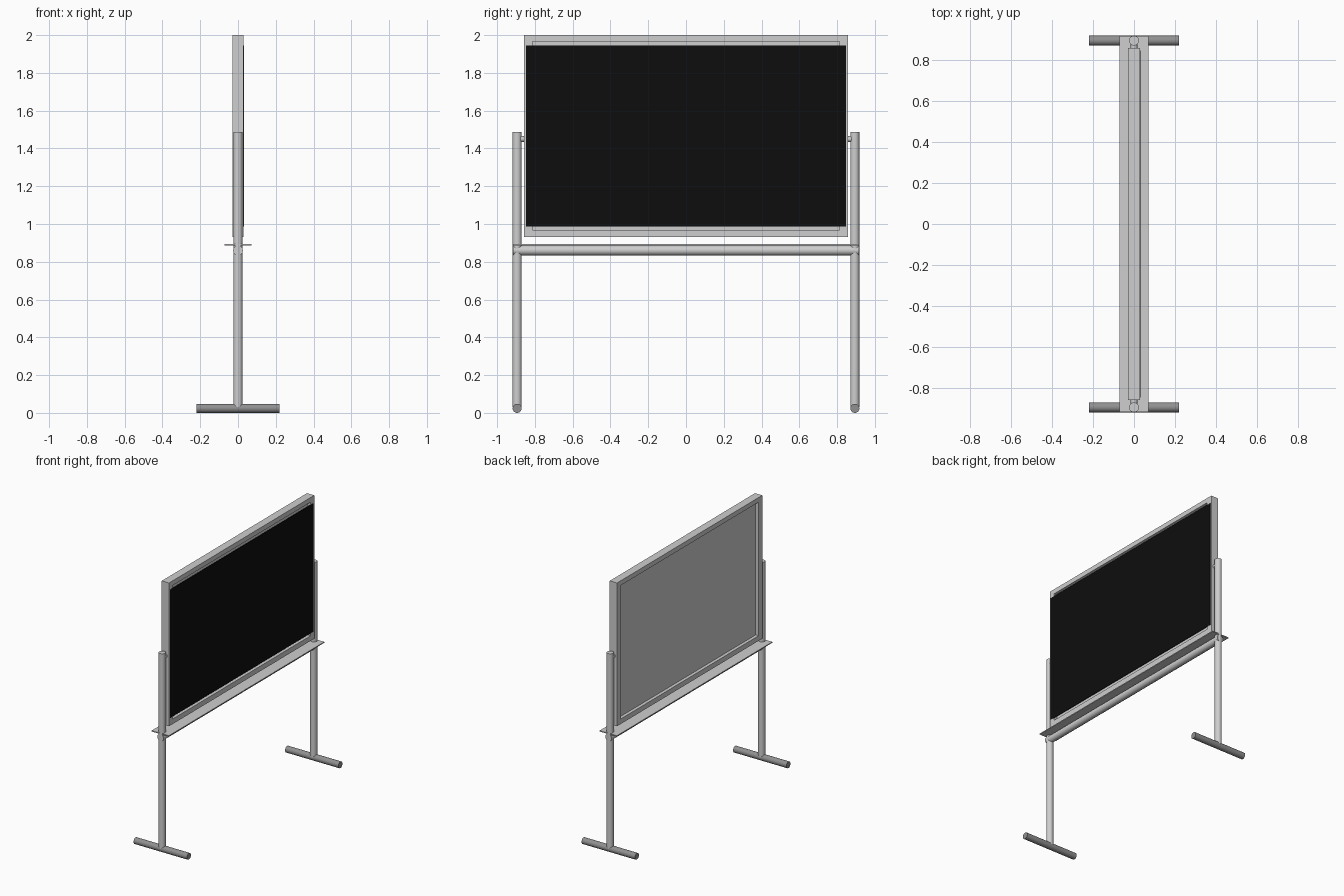
import bpy, bmesh
from mathutils import Vector

if "Cube" in bpy.data.objects:
    bpy.data.objects.remove(bpy.data.objects["Cube"])


def material(name, v):
    m = bpy.data.materials.new(name)
    m.diffuse_color = (v, v, v, 1)
    m.use_nodes = True
    m.node_tree.nodes["Principled BSDF"].inputs["Base Color"].default_value = m.diffuse_color
    return m


metal = material("light grey metal", 0.62)
foot_grey = material("dark grey feet", 0.28)
black = material("board black", 0.004)


def finish(name, bm, mat):
    me = bpy.data.meshes.new(name)
    bm.to_mesh(me)
    bm.free()
    me.materials.append(mat)
    ob = bpy.data.objects.new(name, me)
    bpy.context.collection.objects.link(ob)
    return ob


def box(name, lo, hi, mat):
    bm = bmesh.new()
    bmesh.ops.create_cube(bm, size=1)
    lo, hi = Vector(lo), Vector(hi)
    for v in bm.verts:
        v.co = (lo + hi) / 2 + v.co * (hi - lo)
    return finish(name, bm, mat)


def tube(name, a, b, r, mat):
    a, b = Vector(a), Vector(b)
    bm = bmesh.new()
    bmesh.ops.create_cone(bm, cap_ends=True, segments=32, radius1=r, radius2=r,
                          depth=(b - a).length)
    rot = (b - a).to_track_quat('Z', 'Y')
    for v in bm.verts:
        v.co = (a + b) / 2 + rot @ v.co
    ob = finish(name, bm, mat)
    # smooth sides, flat caps
    for p in ob.data.polygons:
        p.use_smooth = len(p.vertices) == 4
    for e in ob.data.edges:
        ends = [ob.data.vertices[i].co for i in e.vertices]
        e.use_edge_sharp = abs((ends[1] - ends[0]).dot((b - a).normalized())) < 1e-5
    return ob


# Board frame: rectangular ring with mitred corners
Y, Z0, Z1, T = 0.857, 0.93, 2.0, 0.03
outer = [(-Y, Z0), (Y, Z0), (Y, Z1), (-Y, Z1)]
inner = [(-0.813, 0.968), (0.813, 0.968), (0.813, 1.965), (-0.813, 1.965)]
bm = bmesh.new()
rings = [[bm.verts.new((x, y, z)) for y, z in ring]
         for x, ring in ((T, outer), (T, inner), (-T, inner), (-T, outer))]
for k in range(4):
    r0, r1 = rings[k], rings[(k + 1) % 4]
    for i in range(4):
        j = (i + 1) % 4
        bm.faces.new((r0[i], r0[j], r1[j], r1[i]))
bmesh.ops.recalc_face_normals(bm, faces=bm.faces)
finish("board_frame", bm, metal)

# Recessed backing and black writing surface
box("backing_panel", (-0.006, -0.815, 0.966), (0.006, 0.815, 1.967), metal)
box("writing_surface", (0.027, -0.847, 0.987), (0.0315, 0.847, 1.945), black)

# Posts, feet and pivots on both ends
P, R = 0.894, 0.024
for side, s in (("left", -1), ("right", 1)):
    tube(side + "_post", (0, s * P, 0.03), (0, s * P, 1.488), R, metal)
    tube(side + "_foot", (-0.22, s * P, R), (0.22, s * P, R), R, foot_grey)
    tube(side + "_pivot", (0, s * 0.85, 1.45), (0, s * P, 1.45), 0.016, metal)

# Crossbar and chalk tray
tube("crossbar", (0, -0.915, 0.86), (0, 0.915, 0.86), 0.026, metal)
box("chalk_tray", (-0.071, -0.917, 0.887), (0.071, 0.917, 0.894), metal)
